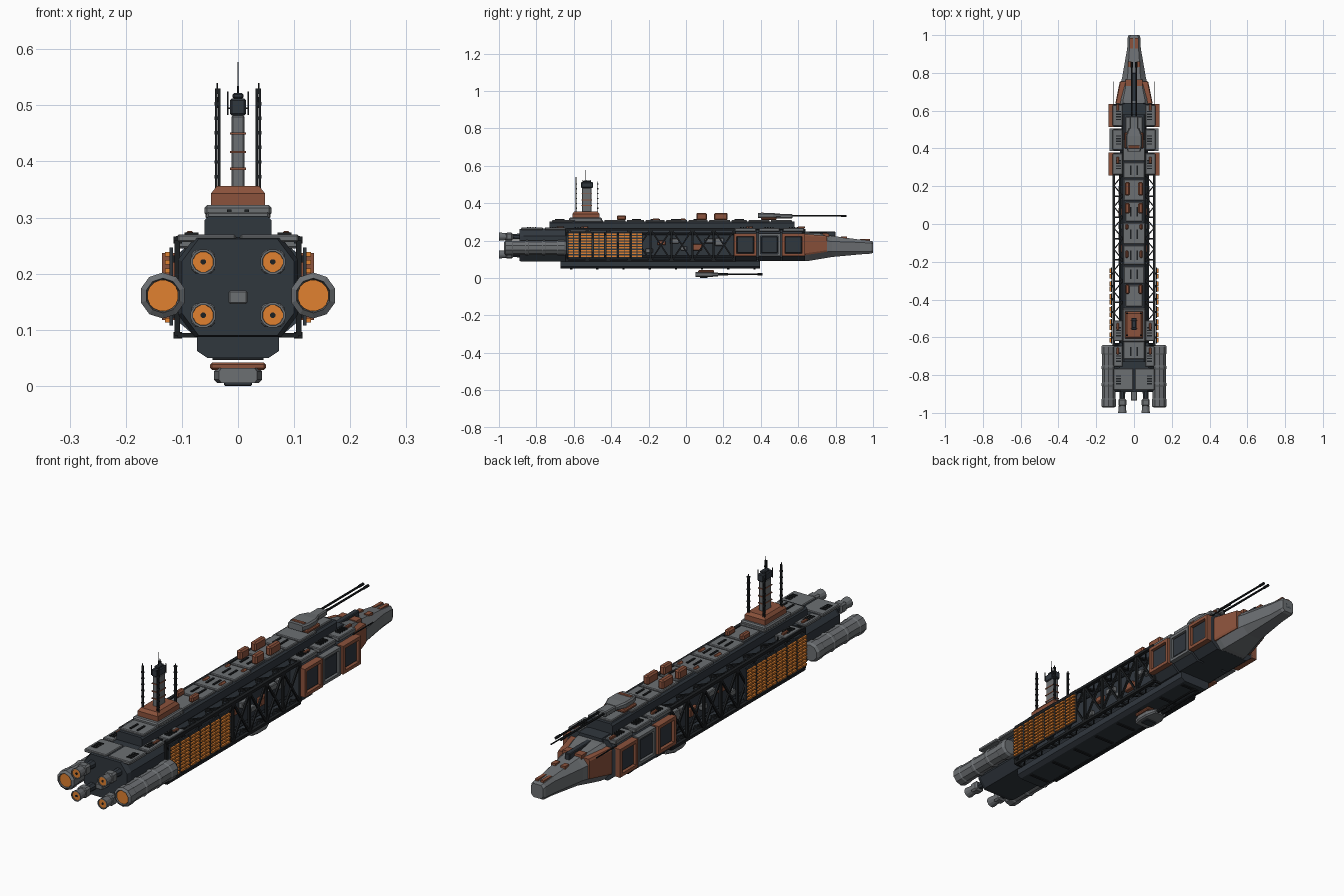
import bpy, bmesh, random
from mathutils import Vector

if "Cube" in bpy.data.objects:
    bpy.data.objects.remove(bpy.data.objects["Cube"])

random.seed(4)


def mat(name, r, g, b):
    m = bpy.data.materials.new(name)
    m.diffuse_color = (r, g, b, 1)
    m.use_nodes = True
    m.node_tree.nodes["Principled BSDF"].inputs["Base Color"].default_value = m.diffuse_color
    return m


GREY = mat("hull_grey", .15, .16, .17)
DARK = mat("dark_steel", .03, .038, .048)
RUST = mat("rust_panel", .26, .085, .045)
GLOW = mat("orange_glow", .75, .22, .03)
BLACK = mat("black_metal", .012, .014, .016)


def faces(bm, rings):
    # skin consecutive rings of points and cap both ends
    vs = [[bm.verts.new(p) for p in r] for r in rings]
    n = len(vs[0])
    for a, b in zip(vs, vs[1:]):
        for i in range(n):
            bm.faces.new((a[i], a[(i + 1) % n], b[(i + 1) % n], b[i]))
    bm.faces.new(vs[0][::-1])
    bm.faces.new(vs[-1])


def box(bm, x0, x1, y0, y1, z0, z1):
    faces(bm, [[(x0, y, z0), (x1, y, z0), (x1, y, z1), (x0, y, z1)] for y in (y0, y1)])


def loft(bm, secs):
    # chamfered sections: y, half width, z0, z1, chamfer x, chamfer z
    faces(bm, [[(w - cx, y, a), (w, y, a + cz), (w, y, b - cz), (w - cx, y, b),
                (cx - w, y, b), (-w, y, b - cz), (-w, y, a + cz), (cx - w, y, a)]
               for y, w, a, b, cx, cz in secs])


def lathe(bm, c, prof, n, axis='Y'):
    # prof: (radius, position along axis)
    import math
    rings = []
    for r, t in prof:
        ring = []
        for i in range(n):
            a = 2 * math.pi * (i + .5) / n
            u, v = r * math.cos(a), r * math.sin(a)
            ring.append((c[0] + u, t, c[1] + v) if axis == 'Y' else (c[0] + u, c[1] + v, t))
        rings.append(ring)
    faces(bm, rings)


def beam(bm, p, q, r=.004):
    p, q = Vector(p), Vector(q)
    d = (q - p).normalized()
    u = d.cross(Vector((0, 0, 1)) if abs(d.z) < .9 else Vector((1, 0, 0))).normalized() * r
    v = d.cross(u).normalized() * r
    faces(bm, [[e + u + v, e - u + v, e - u - v, e + u - v] for e in (p, q)])


def part(name, material, build, mirror=False, bevel=0):
    bm = bmesh.new()
    build(bm)
    bmesh.ops.recalc_face_normals(bm, faces=bm.faces)
    me = bpy.data.meshes.new(name)
    bm.to_mesh(me)
    bm.free()
    me.materials.append(material)
    ob = bpy.data.objects.new(name, me)
    bpy.context.collection.objects.link(ob)
    if bevel:
        b = ob.modifiers.new("bevel", 'BEVEL')
        b.width, b.segments = bevel, 1
    if mirror:
        ob.modifiers.new("mirror", 'MIRROR').use_mirror_merge = False
    return ob


def boxes(name, material, items, mirror=False, bevel=0):
    return part(name, material, lambda bm: [box(bm, *i) for i in items], mirror, bevel)


# main hull: core, engine block, tower support block, forward bays
part("hull_core", DARK, lambda bm: loft(bm, [(-.66, .065, .09, .262, .015, .02), (.64, .065, .09, .262, .015, .02)]))
part("engine_block", DARK, lambda bm: loft(bm, [(-.89, .1, .09, .262, .03, .04), (-.87, .107, .087, .265, .03, .04),
                                               (-.63, .107, .087, .265, .03, .04)]))
BAYS = [(.257, .378), (.387, .505), (.514, .635)]
part("forward_bays", DARK, lambda bm: [loft(bm, [(a, .113, .09, .26, .035, .03), (b, .113, .09, .26, .035, .03)])
                                       for a, b in BAYS])
boxes("bay_roof_plates", GREY, [(.06, .113, a + .004, b - .004, .248, .267) for a, b in BAYS], True, .003)
boxes("engine_roof_plates", GREY, [(.004, .108, -.88, -.765, .256, .27), (.06, .108, -.755, -.645, .256, .27),
                                   (.06, .11, -.62, -.51, .245, .268)], True, .003)
boxes("roof_vents", BLACK, [(.07, .095, y + k * .014, y + k * .014 + .007, .266, .273)
                            for y in (-.85, -.73, -.595, .29, .42, .55) for k in range(4)], True)
boxes("bay_frames", RUST, [i for a, b in (BAYS[0], BAYS[2]) for i in (
    (.105, .135, a, a + .014, .117, .237), (.105, .135, b - .014, b, .117, .237),
    (.105, .135, a + .014, b - .014, .117, .131), (.105, .135, a + .014, b - .014, .223, .237))], True)
a, b = BAYS[1]
boxes("middle_bay_frame", GREY, [(.105, .13, a, a + .012, .117, .237), (.105, .13, b - .012, b, .117, .237),
                                 (.105, .13, a, b, .117, .129), (.105, .13, a, b, .225, .237)], True)
boxes("bay_doors", DARK, [(.11, .126, a + .016, b - .016, .133, .221) for a, b in BAYS], True, .003)

# nose
part("nose", GREY, lambda bm: loft(bm, [(.63, .095, .09, .25, .035, .04), (.66, .092, .092, .247, .035, .04),
                                        (.78, .062, .112, .225, .028, .03), (.93, .036, .126, .205, .012, .015),
                                        (.99, .033, .13, .198, .01, .012), (1, .028, .135, .193, .01, .012)]))
part("nose_cheeks", RUST, lambda bm: loft(bm, [(.637, .099, .122, .235, .004, .01), (.755, .075, .14, .225, .004, .008)]))
boxes("nose_markings", RUST, [(.006, .02, .93, .985, .185, .207), (.012, .032, .83, .86, .205, .223),
                              (.01, .045, .73, .765, .22, .238)], True)
boxes("nose_spine", DARK, [(-.012, .012, .64, .8, .21, .248)], bevel=.003)
boxes("nose_port", DARK, [(-.012, .012, .995, 1.0, .155, .175)])
part("nose_aerials", BLACK, lambda bm: beam(bm, (.107, .62, .24), (.107, .755, .24), .002), True)

# side trusses
N, Y0, Y1 = 8, -.64, .26


def truss(bm):
    for z in (.09, .26):
        box(bm, .1, .115, Y0, Y1, z - .006, z + .006)
    s = (Y1 - Y0) / N
    for i in range(N + 1):
        y = Y0 + s * i
        beam(bm, (.108, y, .09), (.108, y, .26), .005)
        for z in (.09, .26):
            beam(bm, (.06, y, z), (.108, y, z))
        if i < N:
            beam(bm, (.108, y, .09), (.108, y + s, .26))
            beam(bm, (.108, y, .26), (.108, y + s, .09))
            for z in (.09, .26):
                beam(bm, (.06, y, z), (.106, y + s / 2, z), .003)
                beam(bm, (.106, y + s / 2, z), (.06, y + s, z), .003)


part("side_truss", BLACK, truss, True)


def pods(k):
    out = []
    for i in range(7):
        y, z = -.22 + i * .062 + random.uniform(0, .01), random.uniform(.125, .2)
        if i % 3 == k or (k == 0 and i % 3 == 2):
            out.append((.06, .082, y, y + random.uniform(.03, .055), z, z + random.uniform(.02, .045)))
    return out


boxes("truss_equipment", GREY, pods(0), True, .003)
boxes("truss_equipment_rust", RUST, pods(1), True, .003)
part("truss_pipes", DARK, lambda bm: [lathe(bm, (.074, z), [(.006, -.64), (.006, .26)], 8) for z in (.115, .235)], True)

# radiators: dark backing with rows of glowing slats
COLS = [-.632 + i * .0677 for i in range(6)]
boxes("radiator_backing", DARK, [(.116, .122, y, y + .062, .108, .247) for y in COLS], True)
boxes("radiator_slats", GLOW, [(.12, .13, y + .004 + h * .029, y + .029 + h * .029, .113 + r * .0147, .121 + r * .0147)
                               for y in COLS for h in (0, 1) for r in range(9)], True)
boxes("radiator_mounts", BLACK, [(.105, .118, y + .025, y + .037, z, z + .012) for y in COLS for z in (.12, .22)], True)

# engines
part("booster_pods", GREY, lambda bm: lathe(bm, (.134, .161), [
    (.028, -.955), (.031, -.972), (.041, -.965), (.041, -.93), (.038, -.925), (.038, -.86), (.041, -.855), (.041, -.845),
    (.038, -.84), (.038, -.77), (.041, -.765), (.041, -.755), (.038, -.75), (.038, -.69), (.041, -.685),
    (.041, -.65), (.034, -.64)], 10), True)
part("booster_glow", GLOW, lambda bm: lathe(bm, (.134, .161), [(.028, -.966), (.028, -.95)], 16), True)
boxes("booster_struts", DARK, [(.09, .12, y, y + .03, .145, .177) for y in (-.87, -.78, -.7)], True)
NOZ = [(.062, z) for z in (.126, .221)]
boxes("thruster_housings", GREY, [(x - .021, x + .021, -.965, -.925, z - .021, z + .021) for x, z in NOZ], True, .007)
part("thruster_necks", DARK, lambda bm: [lathe(bm, c, [(.015, -.93), (.018, -.88)], 8) for c in NOZ], True)
part("thruster_bells", GREY, lambda bm: [lathe(bm, c, [(.016, -.985), (.019, -1), (.023, -1), (.019, -.96)], 12)
                                         for c in NOZ], True)
part("thruster_glow", GLOW, lambda bm: [lathe(bm, c, [(.0185, -.997), (.0185, -.98)], 12) for c in NOZ], True)
part("thruster_cores", BLACK, lambda bm: [lathe(bm, c, [(.005, -.999), (.005, -.98)], 8) for c in NOZ], True)
boxes("stern_hatch", GREY, [(-.017, .017, -.935, -.88, .146, .17)], bevel=.003)

# upper deck and keel
part("upper_deck", DARK, lambda bm: loft(bm, [(-.73, .06, .255, .303, .008, .008), (.58, .06, .255, .303, .008, .008)]))
CUTS = [-.72, -.6, -.44, -.32, -.22, -.11, .01, .12, .24, .33, .45, .57]
boxes("deck_plates", GREY, [(-w, w, a + .004, b - .004, .298, .31) for a, b, w in
                            zip(CUTS, CUTS[1:], (.056, .058, .045, .053) * 3)], bevel=.003)
boxes("deck_slots", BLACK, [(.012, .02, y, y + .05, .308, .314) for y in (-.7, -.29, -.19, -.08, .04, .26)], True)
boxes("deck_lockers", RUST, [(.024, .046, -.37, -.32, .308, .335), (.022, .048, .055, .112, .308, .348),
                             (.022, .048, .15, .222, .308, .348), (.03, .046, -.18, -.14, .305, .318),
                             (.03, .046, -.03, 0, .305, .318)], True, .006)
boxes("deck_side_blocks", RUST, [(.08, .092, y, y + .035, .265, .276) for y in (-.69, -.56, .32, .6)], True, .002)
part("keel", DARK, lambda bm: loft(bm, [(-.67, .073, .05, .1, .018, .012), (.395, .073, .05, .1, .018, .012)]))
boxes("keel_ribs", BLACK, [(-.045, .045, y / 100, y / 100 + .012, .046, .055) for y in range(-62, 38, 14)])

# sensor tower
boxes("tower_plinth", GREY, [(-.06, .06, -.625, -.45, .303, .322)], bevel=.005)
part("tower_base", RUST, lambda bm: faces(bm, [
    [(-x, -.535 - y, z), (x, -.535 - y, z), (x, -.535 + y, z), (-x, -.535 + y, z)]
    for x, y, z in ((.048, .072, .32), (.048, .072, .343), (.038, .062, .356))]))
boxes("tower_shaft", GREY, [(-.012, .012, -.557, -.505, .35, .482)], bevel=.003)
boxes("tower_bands", RUST, [(-.014, .014, -.56, -.502, z, z + .004) for z in (.385, .415, .448)])
boxes("tower_head", DARK, [(-.014, .014, -.562, -.498, .482, .512), (-.01, .01, -.55, -.51, .512, .522)], bevel=.003)
part("tower_aerial", BLACK, lambda bm: lathe(bm, (0, -.535), [(.0018, .515), (.001, .577)], 6, 'Z'))
part("tower_whiskers", BLACK, lambda bm: [beam(bm, (.018, y, .483), (.018, y, .525), .0013) for y in (-.555, -.51)]
     + [beam(bm, (.01, y, .495), (.018, y, .495), .0013) for y in (-.555, -.51)], True)


def masts(bm):
    for y, h in ((-.588, .53), (-.472, .505)):
        for x in (.033, .039):
            beam(bm, (x, y, .345), (x, y, h), .0022)
        for k in range(6):
            box(bm, .031, .042, y - .004, y + .004, .37 + k * .026, .376 + k * .026)
        lathe(bm, (.037, y), [(.0015, h - .01), (.0015, h + .01)], 6, 'Z')


part("tower_masts", BLACK, masts, True)


# gun turrets, one above the bow and one under the keel
def turret(name, y, z, s, length, base_y):
    boxes(name + "_ring", RUST, [(-.05, .05, base_y, y + .1, *sorted((z, z + s * .014)))], bevel=.004)
    t = sorted((z + s * .01, z + s * .037))
    part(name + "_body", GREY, lambda bm: loft(bm, [(y, .034, t[0], t[1], .005, .006), (y + .03, .043, t[0], t[1], .006, .006),
                                                    (y + .08, .043, t[0], t[1], .006, .006),
                                                    (y + .12, .028, t[0] + .004, t[1] - .004, .005, .005)]))
    c = z + s * .022
    part(name + "_barrels", BLACK, lambda bm: lathe(bm, (.012, c), [
        (.008, y + .1), (.008, y + .17), (.005, y + .175), (.0045, length - .03), (.006, length - .028),
        (.006, length)], 8), True)


turret("upper_turret", .385, .31, 1, .858, .4)
turret("lower_turret", .05, .042, -1, .41, .065)
boxes("upper_turret_mantlet", GREY, [(-.022, .022, .48, .57, .318, .341)], bevel=.004)
boxes("upper_turret_stripe", RUST, [(-.03, .03, .4, .415, .34, .35)], bevel=.002)
boxes("lower_turret_hatch", DARK, [(-.025, .025, .075, .115, .0, .008)], bevel=.002)
